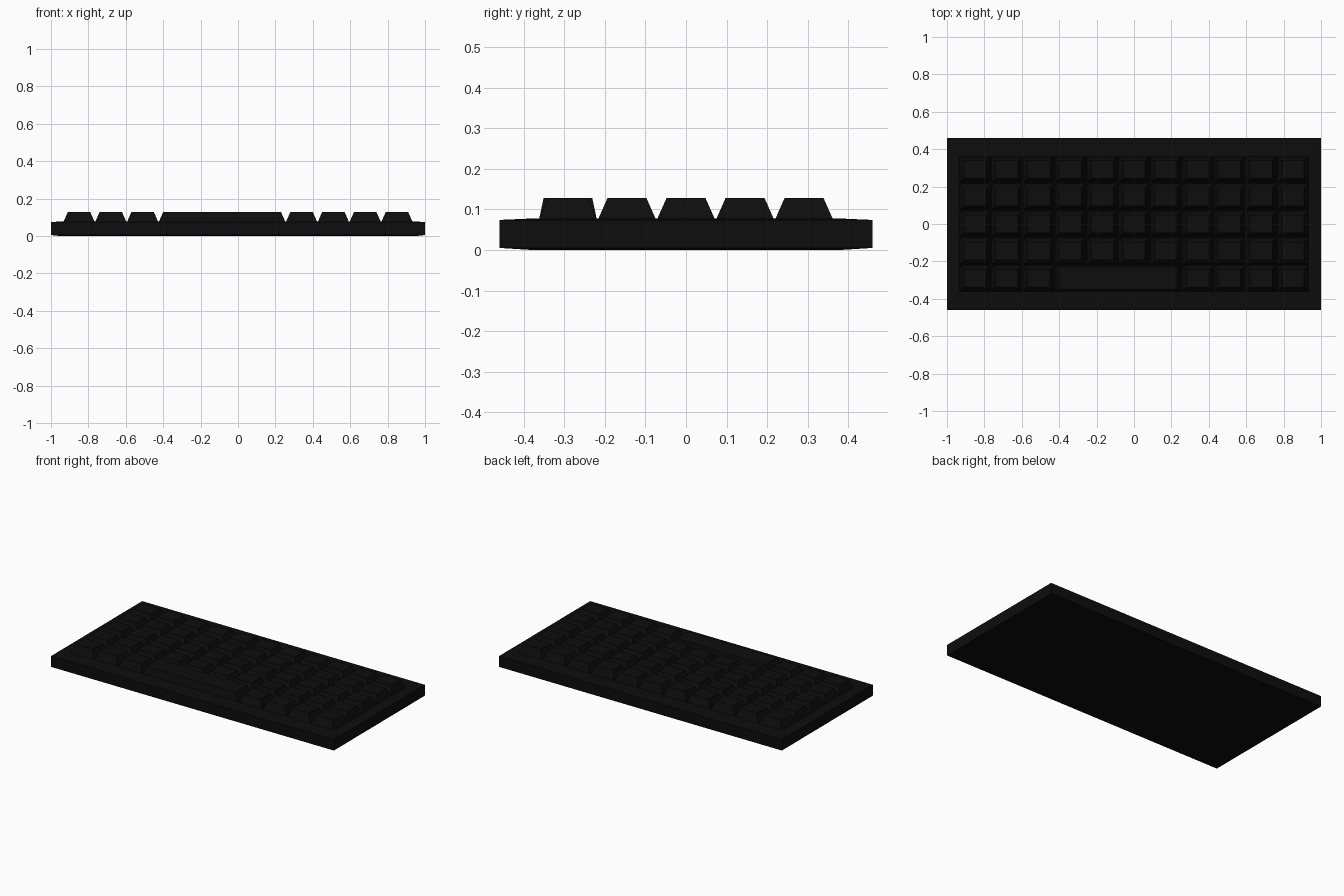
import bpy, bmesh

if "Cube" in bpy.data.objects:
    bpy.data.objects.remove(bpy.data.objects["Cube"])

black = bpy.data.materials.new("black_plastic")
black.diffuse_color = (0.004, 0.004, 0.004, 1)
black.use_nodes = True
black.node_tree.nodes["Principled BSDF"].inputs["Base Color"].default_value = black.diffuse_color


def lofted_box(name, cx, cy, sections):
    """Box lofted through rectangles given as (half_x, half_y, z)."""
    bm = bmesh.new()
    rings = [[bm.verts.new((cx + sx * hx, cy + sy * hy, z))
              for sx, sy in ((-1, -1), (1, -1), (1, 1), (-1, 1))]
             for hx, hy, z in sections]
    bm.faces.new(rings[0][::-1])
    bm.faces.new(rings[-1])
    for low, high in zip(rings, rings[1:]):
        for i in range(4):
            j = (i + 1) % 4
            bm.faces.new((low[i], low[j], high[j], high[i]))
    mesh = bpy.data.meshes.new(name)
    bm.to_mesh(mesh)
    bm.free()
    mesh.materials.append(black)
    obj = bpy.data.objects.new(name, mesh)
    bpy.context.collection.objects.link(obj)
    return obj


# Case: slab with shallow sloping margins above and below
lofted_box("case", 0, 0, [(0.955, 0.38, 0), (1, 0.46, 0.005),
                          (1, 0.46, 0.074), (0.945, 0.37, 0.078)])

# Keycaps: 5 rows of 11, tapered, with a gap in the front row for the space bar
PITCH_X, PITCH_Y = 0.17, 0.1455
BASE_Z, TOP_Z = 0.076, 0.128
for row in range(5):
    for col in range(11):
        if row == 0 and 3 <= col <= 6:
            continue
        lofted_box(f"key_{row}_{col}", (col - 5) * PITCH_X, (row - 2) * PITCH_Y,
                   [(0.083, 0.071, BASE_Z), (0.06, 0.048, TOP_Z)])

# Space bar: four columns wide
lofted_box("space_bar", -0.5 * PITCH_X, -2 * PITCH_Y,
           [(0.338, 0.071, BASE_Z), (0.314, 0.06, TOP_Z)])
